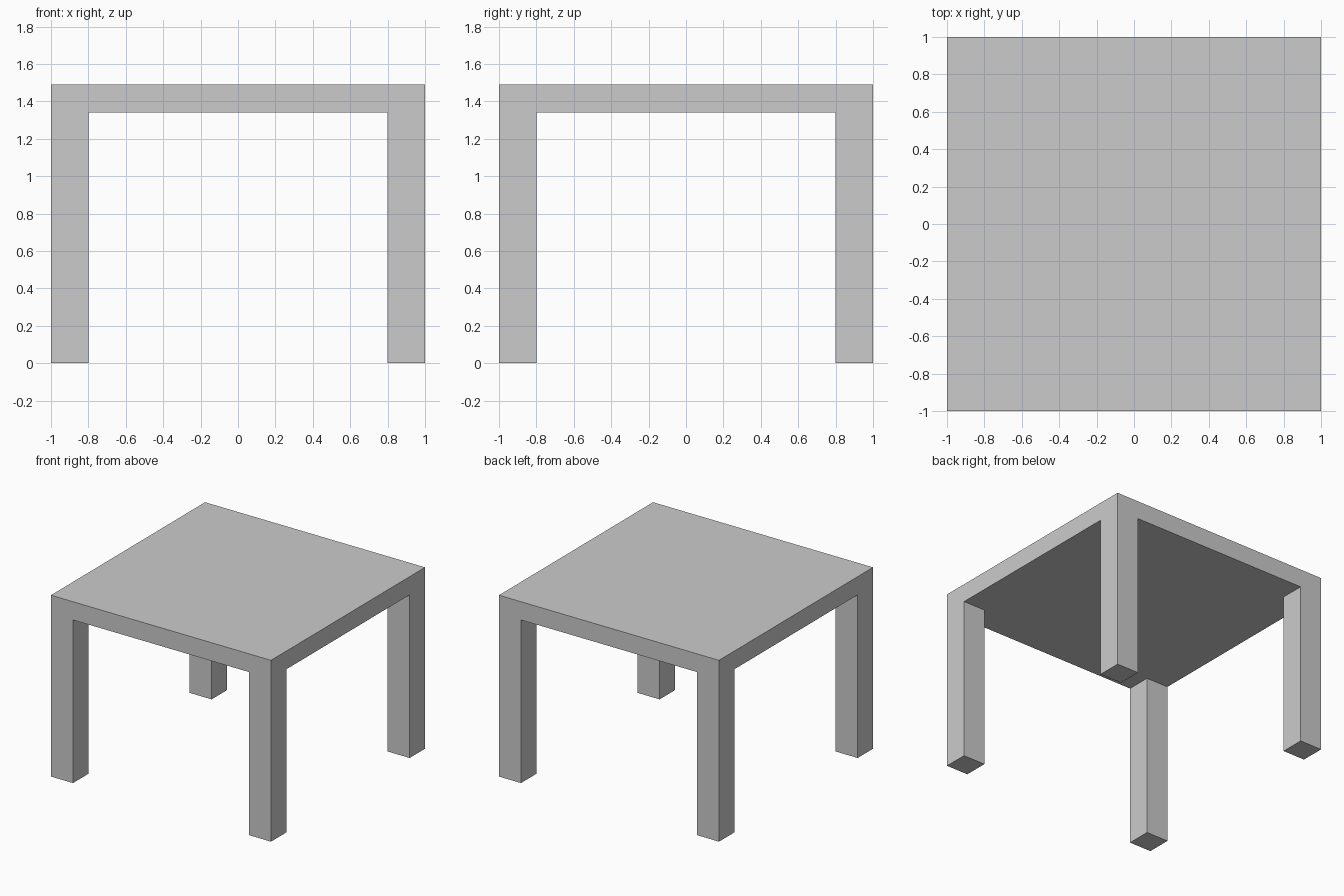
import bpy, bmesh
from mathutils import Matrix

if "Cube" in bpy.data.objects:
    bpy.data.objects.remove(bpy.data.objects["Cube"])

HEIGHT, THICK, LEG = 1.49, 0.15, 0.2
UNDER = HEIGHT - THICK
INNER = 1 - LEG

bm = bmesh.new()

# Table top slab
bmesh.ops.create_cube(bm, size=1, matrix=Matrix.Translation((0, 0, HEIGHT - THICK / 2))
                      @ Matrix.Diagonal((2, 2, THICK, 1)))

# Cuts marking the inner sides of the legs
for axis in ((1, 0, 0), (0, 1, 0)):
    for s in (-INNER, INNER):
        bmesh.ops.bisect_plane(bm, geom=bm.verts[:] + bm.edges[:] + bm.faces[:],
                               plane_co=[a * s for a in axis], plane_no=axis)

# Four legs pulled down from the underside corners, flush with the top's sides
bm.normal_update()
corners = []
for f in bm.faces:
    c = f.calc_center_median()
    if f.normal.z < -0.9 and abs(c.x) > INNER and abs(c.y) > INNER:
        corners.append(f)
ext = bmesh.ops.extrude_face_region(bm, geom=corners)
for v in ext["geom"]:
    if isinstance(v, bmesh.types.BMVert):
        v.co.z = 0

# Merge the coplanar faces into clean flat sides
bmesh.ops.dissolve_limit(bm, angle_limit=0.01, verts=bm.verts[:], edges=bm.edges[:])
bmesh.ops.recalc_face_normals(bm, faces=bm.faces[:])

mesh = bpy.data.meshes.new("table")
bm.to_mesh(mesh)
bm.free()
bpy.context.collection.objects.link(bpy.data.objects.new("table", mesh))
